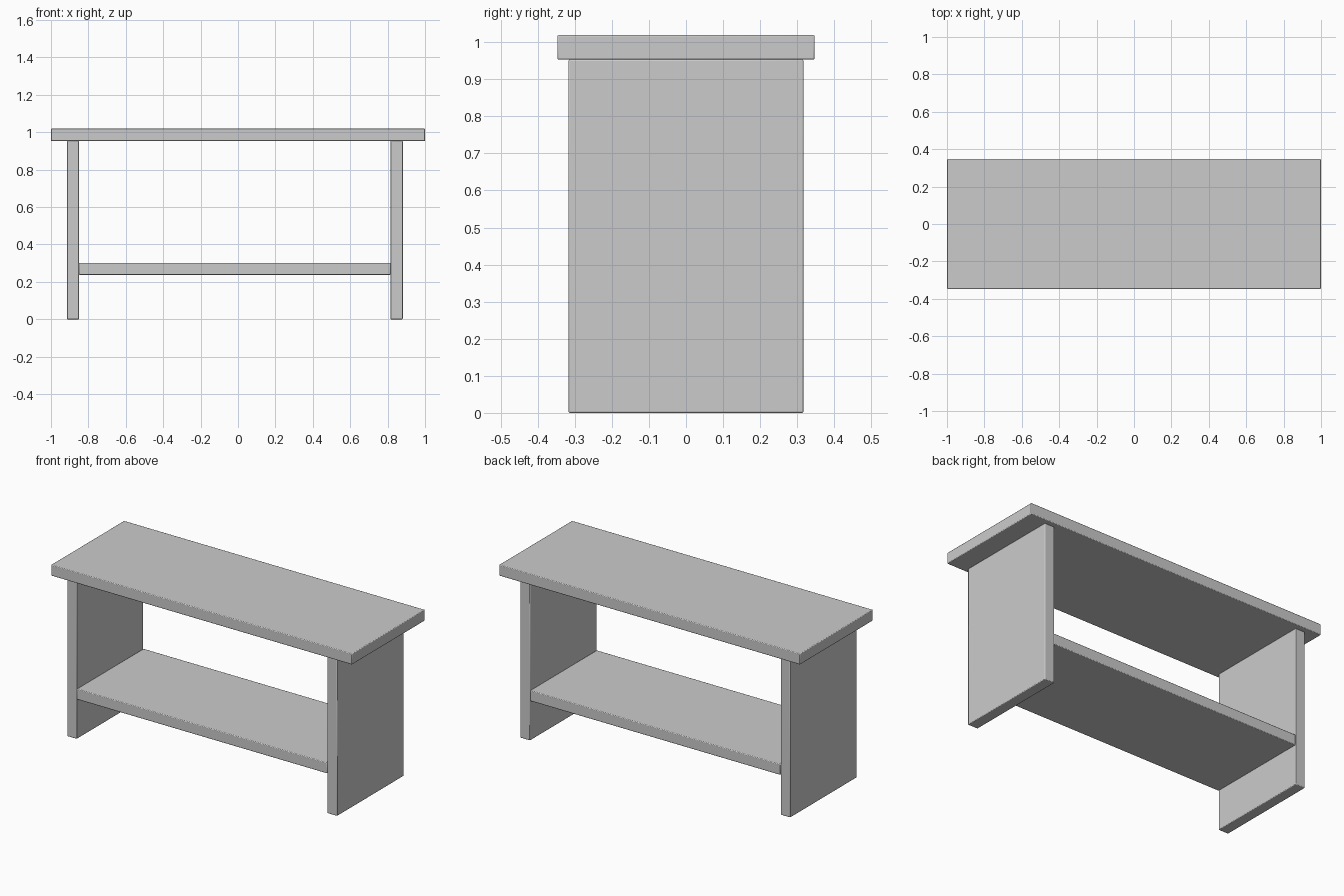
import bpy, math

if "Cube" in bpy.data.objects:
    bpy.data.objects.remove(bpy.data.objects["Cube"])


def board(name, x, y, z):
    """Axis-aligned board from (min, max) ranges with slightly eased edges."""
    centre = [(a + b) / 2 for a, b in (x, y, z)]
    bpy.ops.mesh.primitive_cube_add(size=1, location=centre)
    ob = bpy.context.object
    ob.name = name
    ob.scale = [b - a for a, b in (x, y, z)]
    bpy.ops.object.transform_apply(location=False, rotation=False, scale=True)
    bevel = ob.modifiers.new("eased_edges", 'BEVEL')
    bevel.width = 0.004
    bevel.segments = 2
    bpy.ops.object.shade_smooth_by_angle(angle=math.radians(30))
    return ob


TOP_Z = 0.953
DEPTH = (-0.317, 0.317)
LEFT = (-0.915, -0.85)
RIGHT = (0.815, 0.881)

# Overhanging seat board
board("seat", (-1, 1), (-0.347, 0.347), (TOP_Z, 1.019))

# Side panels
for name, x in (("left_panel", LEFT), ("right_panel", RIGHT)):
    board(name, x, DEPTH, (0, TOP_Z))

# Lower shelf between the panels
board("shelf", (LEFT[1], RIGHT[0]), DEPTH, (0.238, 0.302))
